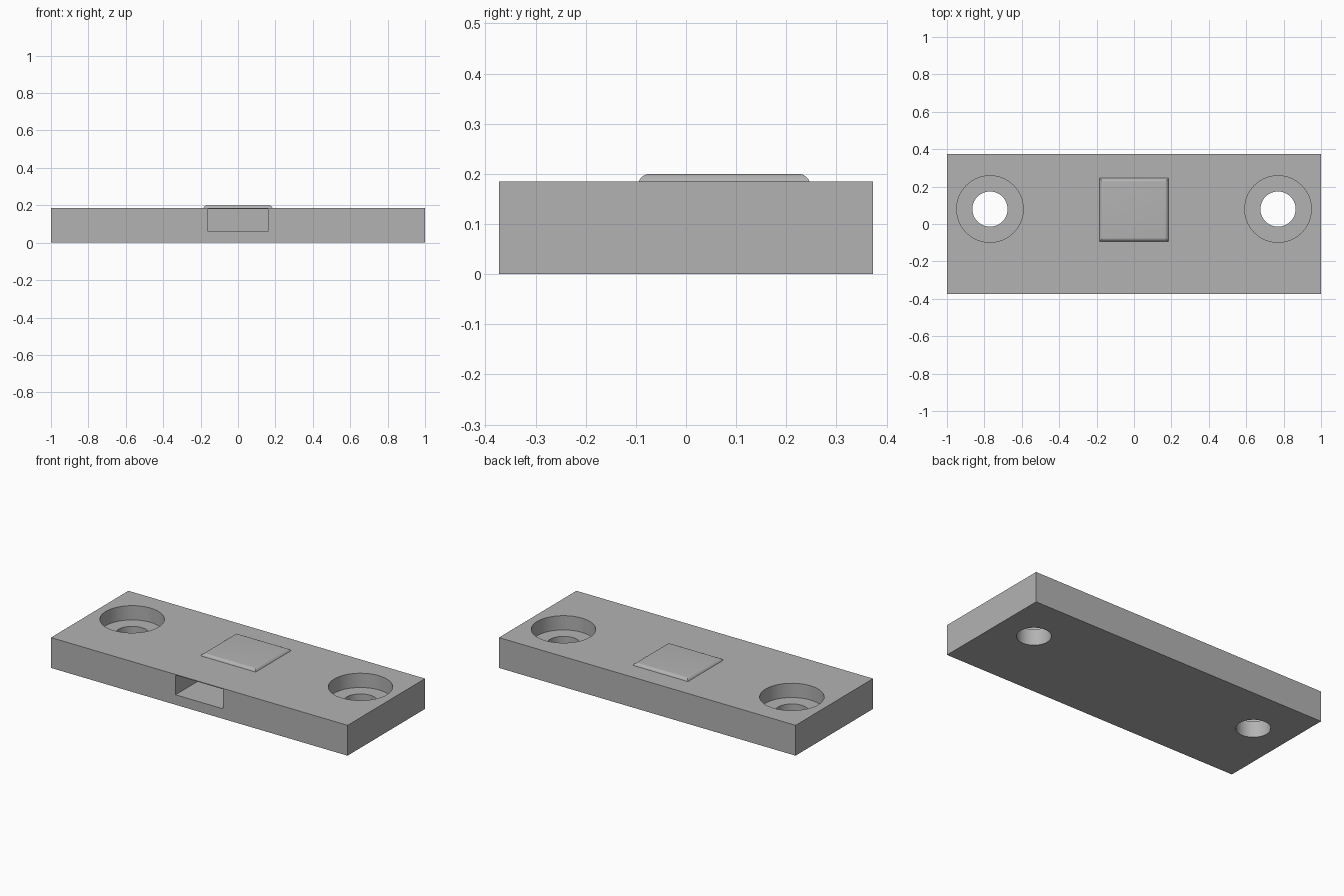
import bpy, bmesh, math

if "Cube" in bpy.data.objects:
    bpy.data.objects.remove(bpy.data.objects["Cube"])

grey = bpy.data.materials.new("grey")
grey.diffuse_color = (0.45, 0.45, 0.45, 1)
grey.use_nodes = True
grey.node_tree.nodes["Principled BSDF"].inputs["Base Color"].default_value = grey.diffuse_color
TOP = 0.185


def make(name, bm):
    bmesh.ops.recalc_face_normals(bm, faces=bm.faces)
    me = bpy.data.meshes.new(name)
    bm.to_mesh(me)
    bm.free()
    me.materials.append(grey)
    ob = bpy.data.objects.new(name, me)
    bpy.context.collection.objects.link(ob)
    return ob


def loft(name, rings):
    """Closed solid through a list of rings with equal point counts."""
    bm = bmesh.new()
    loops = [[bm.verts.new(p) for p in ring] for ring in rings]
    n = len(loops[0])
    for a, b in zip(loops, loops[1:]):
        for i in range(n):
            j = (i + 1) % n
            bm.faces.new((a[i], a[j], b[j], b[i]))
    bm.faces.new(loops[0][::-1])
    bm.faces.new(loops[-1])
    return make(name, bm)


def rect(x0, x1, y0, y1, z):
    return [(x0, y0, z), (x1, y0, z), (x1, y1, z), (x0, y1, z)]


def circle(cx, cy, r, z, n=64):
    return [(cx + r * math.cos(2 * math.pi * i / n),
             cy + r * math.sin(2 * math.pi * i / n), z) for i in range(n)]


def boolean(target, tool, op):
    m = target.modifiers.new(tool.name, 'BOOLEAN')
    m.operation, m.object, m.solver = op, tool, 'EXACT'
    bpy.context.view_layer.objects.active = target
    bpy.ops.object.modifier_apply(modifier=m.name)
    bpy.data.objects.remove(tool)


# Mounting plate
plate = loft("mounting_plate", [rect(-1, 1, -0.373, 0.373, z) for z in (0, TOP)])

# Raised pad with rounded upper edges
R, ANGLE = 0.024, math.radians(67)
reach = R * math.sin(ANGLE)
rings = [rect(-0.185, 0.185, -0.094, 0.246, TOP - 0.003)]
for k in range(7):
    a = ANGLE * (1 - k / 6)
    d = reach - R * math.sin(a)
    z = 0.2 - R * (1 - math.cos(a))
    rings.append(rect(-0.185 + d, 0.185 - d, -0.094 + d, 0.246 - d, z))
boolean(plate, loft("raised_pad", rings), 'UNION')

# Counterbored screw holes
for s in (-1, 1):
    cx, cy, ledge = 0.77 * s, 0.08, TOP - 0.087
    hole = loft("screw_hole", [circle(cx, cy, 0.094, -0.1), circle(cx, cy, 0.094, ledge),
                               circle(cx, cy, 0.178, ledge), circle(cx, cy, 0.178, 0.3)])
    boolean(plate, hole, 'DIFFERENCE')

# Slot open at the front, running under the pad
slot = loft("front_slot", [rect(-0.16, 0.16, -0.5, 0.22, z) for z in (0.061, 0.18)])
boolean(plate, slot, 'DIFFERENCE')

# Smooth the curved walls, keep the edges sharp
bpy.ops.object.select_all(action='DESELECT')
plate.select_set(True)
bpy.context.view_layer.objects.active = plate
bpy.ops.object.shade_smooth_by_angle(angle=math.radians(20))
